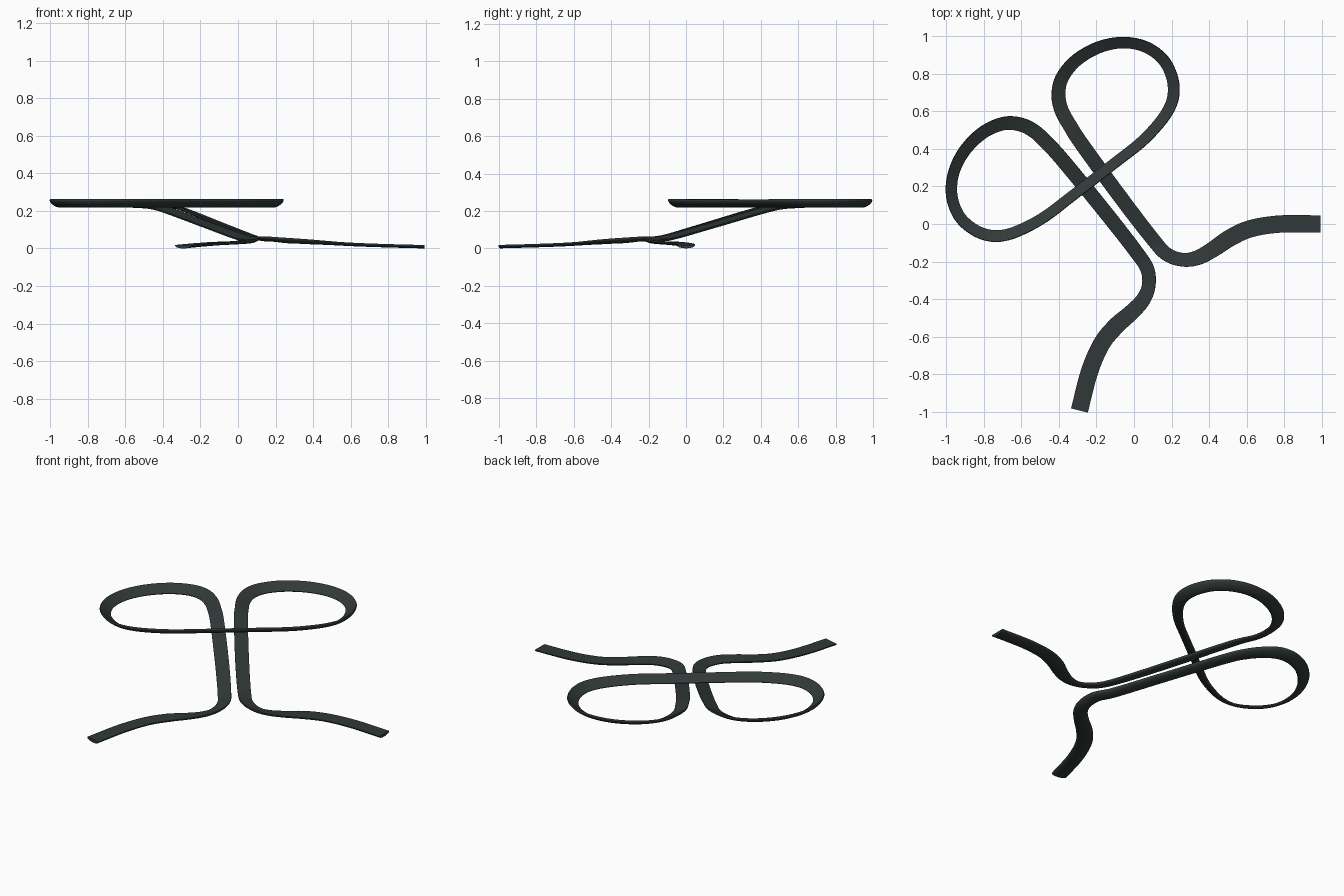
import bpy, bmesh, math
from mathutils import Vector

if "Cube" in bpy.data.objects:
    bpy.data.objects.remove(bpy.data.objects["Cube"])

# Mirror line of the ribbon, seen from above
NORMAL = Vector((0.791, 0.612))
OFFSET = -0.026
THICK = 0.018
STEPS = 8

# Half of the path from above: tail, bend, rising strand, loop, crossing
plan = [
    (0.992, 0.0), (0.78, 0.0), (0.62, -0.025), (0.51, -0.075), (0.42, -0.136),
    (0.34, -0.180), (0.26, -0.192), (0.175, -0.163), (0.10, -0.083), (-0.069, 0.137),
    (-0.275, 0.419), (-0.341, 0.52), (-0.388, 0.605), (-0.405, 0.69), (-0.385, 0.78),
    (-0.31, 0.873), (-0.19, 0.943), (-0.06, 0.969), (0.06, 0.947), (0.155, 0.88),
    (0.205, 0.785), (0.214, 0.69), (0.187, 0.607), (0.125, 0.520), (0.035, 0.428),
    (-0.095, 0.326),
]
# Along the path: plan point, height, width, bank in degrees
keys = [
    (0, 0.009, 0.092, 0), (3, 0.026, 0.092, 0), (6, 0.039, 0.074, 14),
    (8, 0.055, 0.076, 10), (9, 0.117, 0.078, 8), (10, 0.200, 0.078, 10),
    (11, 0.222, 0.078, 14), (13, 0.236, 0.080, 24), (17, 0.236, 0.069, 33),
    (21, 0.236, 0.072, 33), (25, 0.236, 0.066, 34),
]


def station(i):
    for a, b in zip(keys, keys[1:]):
        if i <= b[0]:
            t = (i - a[0]) / (b[0] - a[0])
            return tuple(p + (q - p) * t for p, q in zip(a[1:], b[1:]))


def mirrored(p):
    d = p[0] * NORMAL.x + p[1] * NORMAL.y - OFFSET
    return (p[0] - 2 * d * NORMAL.x, p[1] - 2 * d * NORMAL.y) + tuple(p[2:])


def catmull(a, b, c, d, t):
    return [0.5 * (2 * q + (r - p) * t + (2 * p - 5 * q + 4 * r - s) * t * t
                   + (3 * q - p - 3 * r + s) * t ** 3) for p, q, r, s in zip(a, b, c, d)]


# Whole path, mirrored and smoothed
half = [p + station(i) for i, p in enumerate(plan)]
path = half + [mirrored(p) for p in reversed(half)]
first = [2 * a - b for a, b in zip(path[0], path[1])]
last = [2 * a - b for a, b in zip(path[-1], path[-2])]
ctrl = [first] + path + [last]
fine = []
for i in range(1, len(ctrl) - 2):
    for k in range(STEPS):
        fine.append(catmull(*ctrl[i - 1:i + 3], k / STEPS))
fine.append(list(path[-1]))

# Cross-section: flat top with a rounded underside
section = [(-0.5, 0.5), (0.0, 0.5), (0.5, 0.5)]
section += [(0.5 * math.cos(a), 0.3 - 0.8 * math.sin(a))
            for a in (math.pi * j / 10 for j in range(11))]

# Sweep the section along the path
bm = bmesh.new()
rings = []
for i, (x, y, z, w, bank) in enumerate(fine):
    p, q = fine[max(i - 1, 0)], fine[min(i + 1, len(fine) - 1)]
    tangent = (Vector(q[:3]) - Vector(p[:3])).normalized()
    right = tangent.cross(Vector((0, 0, 1))).normalized()
    up = right.cross(tangent)
    c, s = math.cos(math.radians(bank)), math.sin(math.radians(bank))
    across = right * c - up * s      # outer edge is raised
    normal = up * c + right * s
    rings.append([bm.verts.new(Vector((x, y, z)) + across * (a * w) + normal * (b * THICK))
                  for a, b in section])
n = len(section)
for r0, r1 in zip(rings, rings[1:]):
    for j in range(n):
        k = (j + 1) % n
        bm.faces.new((r0[j], r0[k], r1[k], r1[j]))
bm.faces.new(rings[0])
bm.faces.new(list(reversed(rings[-1])))
bmesh.ops.recalc_face_normals(bm, faces=bm.faces[:])

# Rest the ribbon on the ground
low = min(v.co.z for v in bm.verts)
bmesh.ops.translate(bm, verts=bm.verts[:], vec=(0, 0, -low))
mesh = bpy.data.meshes.new("looped_ribbon")
bm.to_mesh(mesh)
bm.free()

# Single dark colour
mat = bpy.data.materials.new("dark slate")
mat.diffuse_color = (0.031, 0.041, 0.040, 1)
mat.use_nodes = True
mat.node_tree.nodes["Principled BSDF"].inputs["Base Color"].default_value = mat.diffuse_color
mesh.materials.append(mat)
obj = bpy.data.objects.new("looped_ribbon", mesh)
bpy.context.collection.objects.link(obj)
bpy.context.view_layer.objects.active = obj
obj.select_set(True)
bpy.ops.object.shade_smooth_by_angle(angle=math.radians(40))
